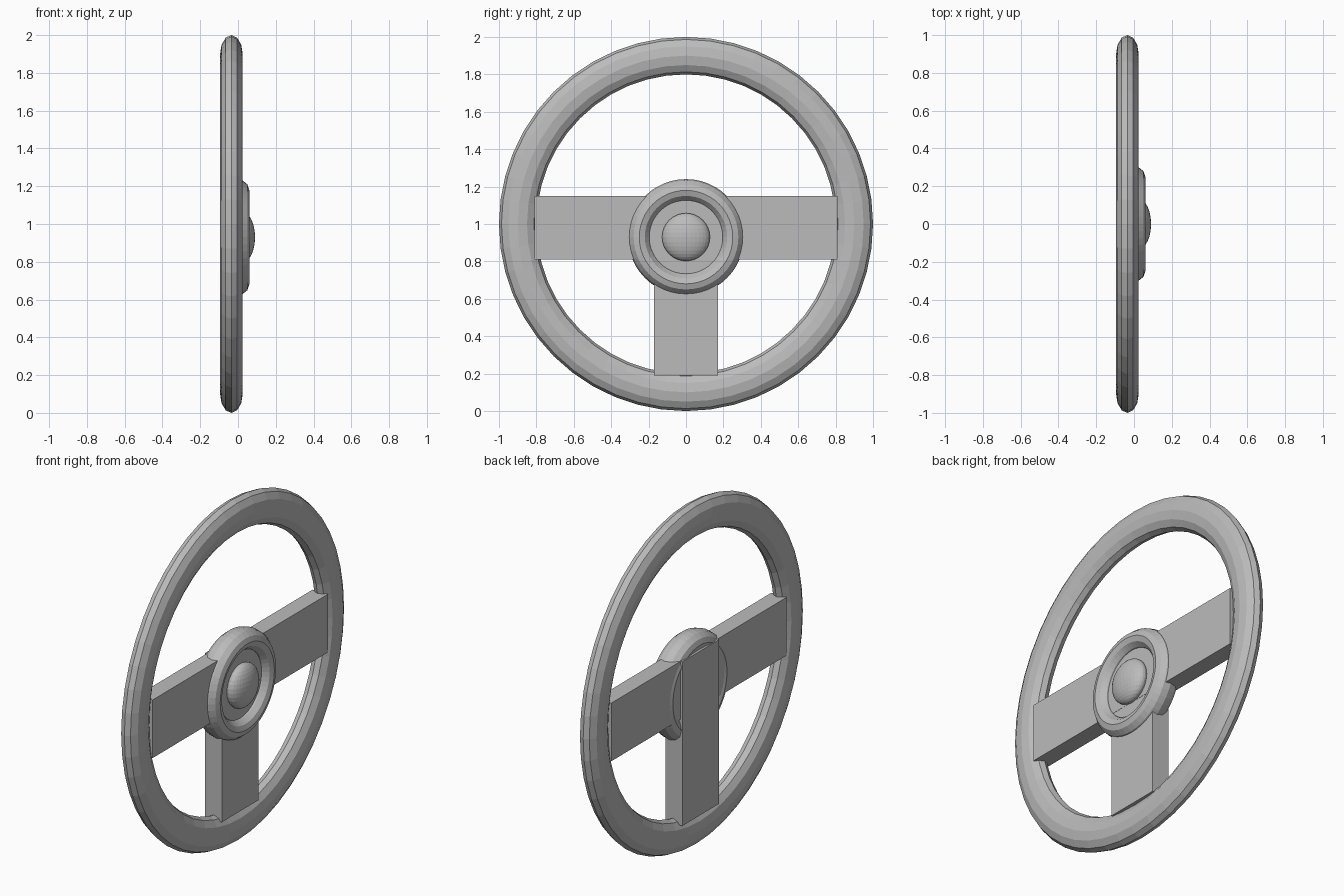
import bpy, bmesh, math
from mathutils import Matrix, Vector

cube = bpy.data.objects.get("Cube")
if cube:
    bpy.data.objects.remove(cube, do_unlink=True)

grey = bpy.data.materials.new("mid_grey")
grey.use_nodes = True
colour = (0.5, 0.5, 0.5, 1)
grey.diffuse_color = colour
grey.node_tree.nodes["Principled BSDF"].inputs["Base Color"].default_value = colour


def finish(name, bm):
    bmesh.ops.recalc_face_normals(bm, faces=bm.faces)
    mesh = bpy.data.meshes.new(name)
    bm.to_mesh(mesh)
    bm.free()
    mesh.materials.append(grey)
    obj = bpy.data.objects.new(name, mesh)
    bpy.context.collection.objects.link(obj)
    return obj


def ring(name, centre, major, radial, depth, segments=48, sides=12):
    """Faceted ring around the x axis with an oval section."""
    bm = bmesh.new()
    loops = []
    for i in range(segments):
        a = math.tau * i / segments
        loop = []
        for j in range(sides):
            b = math.tau * j / sides
            r = major + radial * math.cos(b)
            point = Vector((depth * math.sin(b), r * math.cos(a), r * math.sin(a)))
            loop.append(bm.verts.new(point + Vector(centre)))
        loops.append(loop)
    for i in range(segments):
        p, q = loops[i], loops[(i + 1) % segments]
        for j in range(sides):
            k = (j + 1) % sides
            bm.faces.new((p[j], q[j], q[k], p[k]))
    return finish(name, bm)


def box(name, low, high):
    low, high = Vector(low), Vector(high)
    bm = bmesh.new()
    matrix = Matrix.Translation((low + high) / 2) @ Matrix.Diagonal((high - low).to_4d())
    bmesh.ops.create_cube(bm, size=1, matrix=matrix)
    return finish(name, bm)


# Rim and hub
ring("rim", (-0.035, 0, 1), 0.9, 0.1, 0.06)
ring("hub_ring", (-0.015, 0, 0.93), 0.25, 0.06, 0.075)

# Spokes
box("cross_spoke", (-0.084, -0.81, 0.81), (0.015, 0.81, 1.15))
box("lower_spoke", (-0.095, -0.17, 0.19), (0.014, 0.17, 1.15))

# Flattened centre button
bm = bmesh.new()
matrix = Matrix.Translation((0.03, 0, 0.93)) @ Matrix.Diagonal((0.06, 0.128, 0.128, 1))
bmesh.ops.create_uvsphere(bm, u_segments=32, v_segments=16, radius=1, matrix=matrix)
finish("centre_button", bm)
